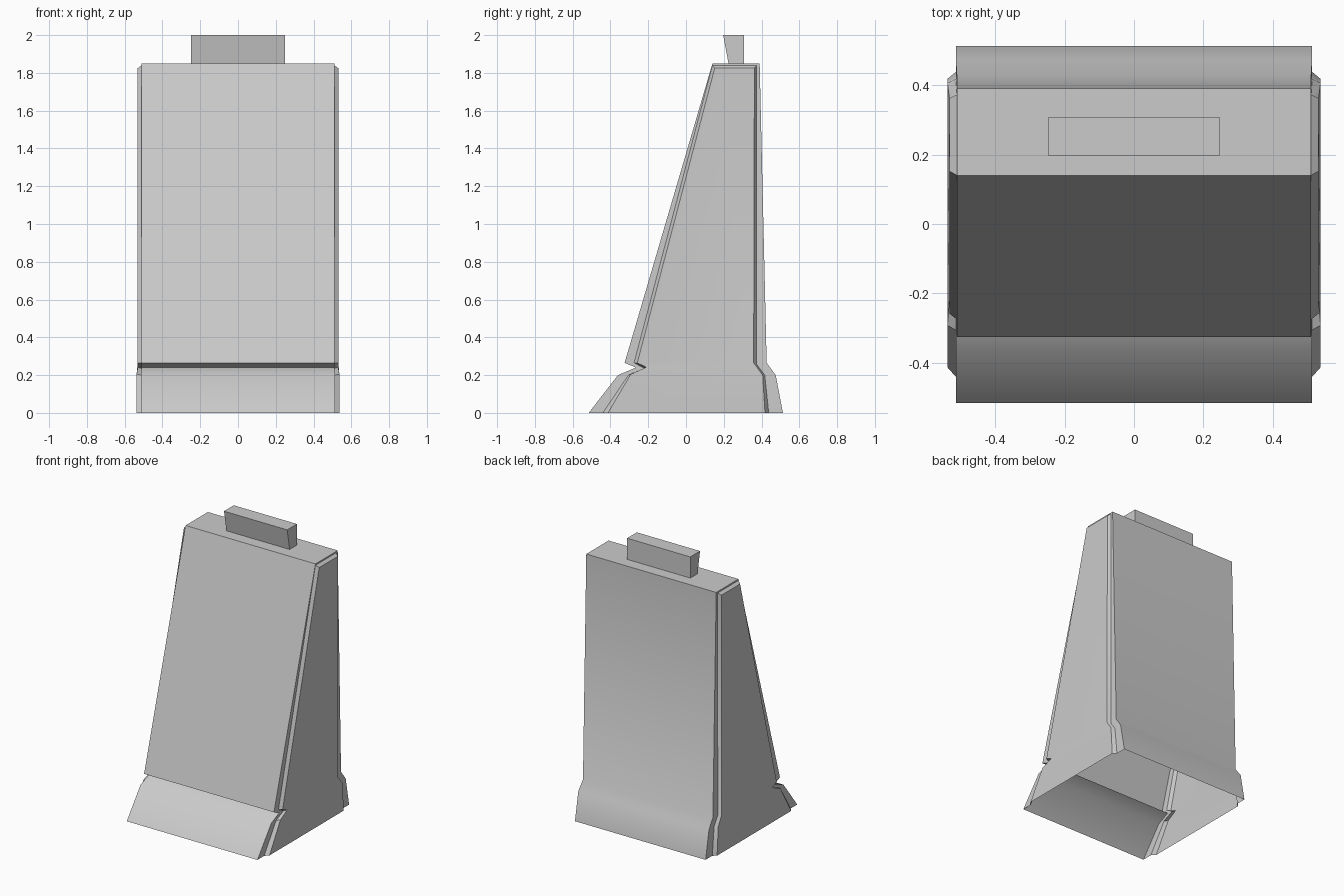
import bpy, bmesh, math

if "Cube" in bpy.data.objects:
    bpy.data.objects.remove(bpy.data.objects["Cube"])


def finish(name, bm):
    bmesh.ops.recalc_face_normals(bm, faces=bm.faces[:])
    mesh = bpy.data.meshes.new(name)
    bm.to_mesh(mesh)
    bm.free()
    obj = bpy.data.objects.new(name, mesh)
    bpy.context.collection.objects.link(obj)
    return obj


# Profiles in (y, z), from front foot over the top to back foot
outer = [(-.515, 0), (-.36, .2), (-.265, .24), (-.325, .265), (.14, 1.85),
         (.39, 1.85), (.427, .265), (.475, .2), (.513, 0)]
rim = [(-.44, 0), (-.305, .2), (-.217, .235), (-.275, .265), (.14, 1.84),
       (.373, 1.84), (.372, .26), (.417, .2), (.438, 0)]
panel = [(-.413, 0), (-.292, .205), (-.21, .242), (-.258, .265), (.152, 1.825),
         (.362, 1.825), (.358, .265), (.406, .2), (.418, 0)]
low = {0, 1, 7, 8}

# Barrier shell: open at the bottom, raised side panels
bm = bmesh.new()


def ring(points, x_high, x_low):
    return [bm.verts.new((x_low if i in low else x_high, y, z))
            for i, (y, z) in enumerate(points)]


def bridge(a, b):
    for i in range(len(a) - 1):
        bm.faces.new((a[i], a[i + 1], b[i + 1], b[i]))


edges = []
for s in (-1, 1):
    o = ring(outer, s * .51, s * .513)
    r = ring(rim, s * .51, s * .513)
    p = ring(panel, s * .531, s * .537)
    bridge(o, r)
    bridge(r, p)
    for ids in ((0, 1, 7, 8), (1, 2, 6, 7), (2, 3, 4, 5, 6)):
        bm.faces.new([p[i] for i in ids])
    edges.append(o)
bridge(*edges)
shell = finish("barrier_shell", bm)
bpy.context.view_layer.objects.active = shell
shell.select_set(True)
bpy.ops.object.shade_smooth_by_angle(angle=math.radians(40))

# Top lug with a sloped front
bm = bmesh.new()
profile = [(.225, 1.85), (.197, 2), (.306, 2), (.306, 1.85)]
a, b = [[bm.verts.new((x, y, z)) for y, z in profile] for x in (-.248, .248)]
bridge(a, b)
bm.faces.new(a)
bm.faces.new(b)
finish("top_lug", bm)
